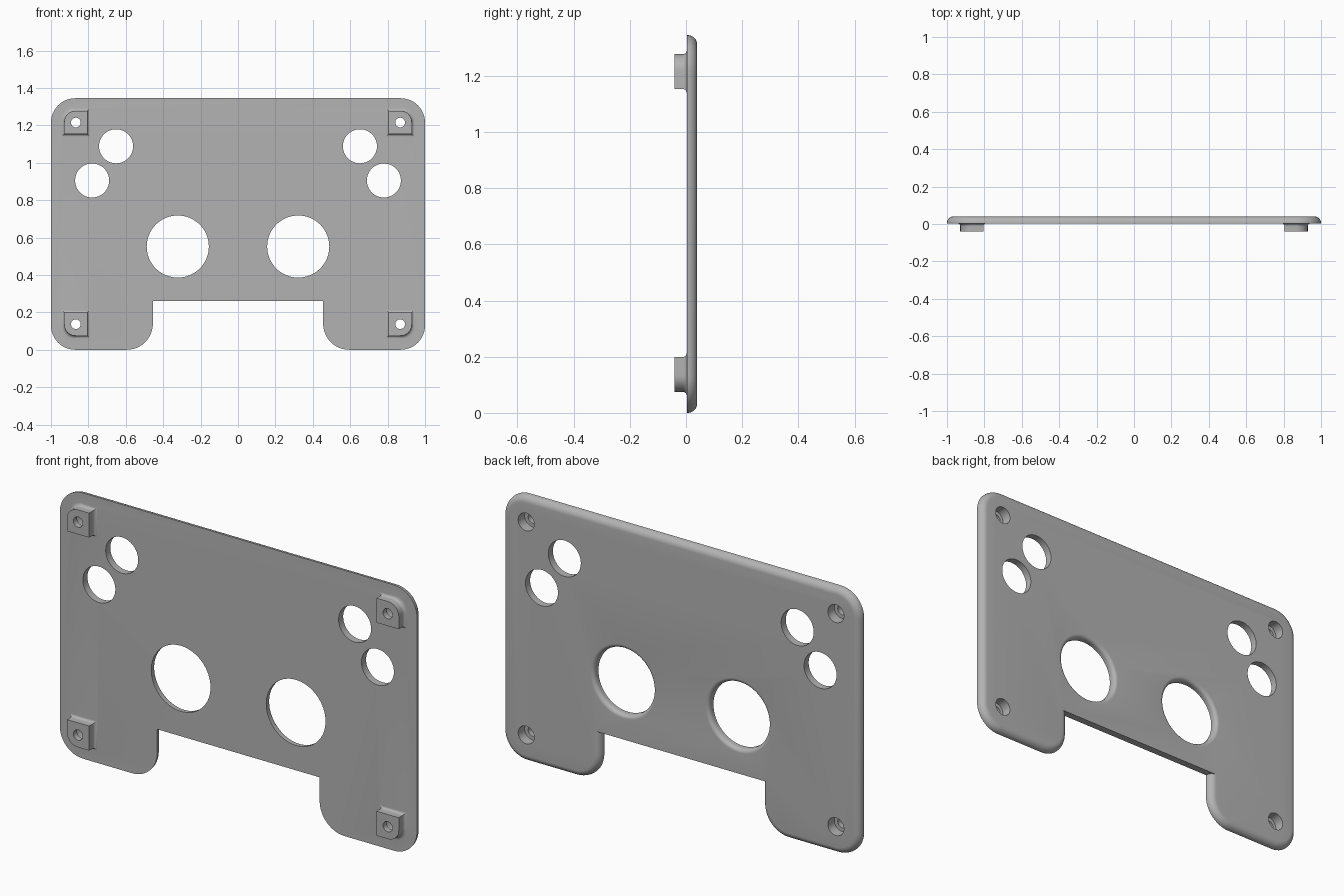
import bpy, bmesh
from math import sin, cos, pi, radians

default = bpy.data.objects.get("Cube")
if default:
    bpy.data.objects.remove(default, do_unlink=True)

grey = bpy.data.materials.new("plain grey")
grey.use_nodes = True
grey.diffuse_color = (0.45, 0.45, 0.45, 1)
grey.node_tree.nodes["Principled BSDF"].inputs["Base Color"].default_value = grey.diffuse_color

FRONT, BACK, TIP = 0.003, 0.04, -0.041   # plate faces and spacer tips along y
HEIGHT, ROUND = 1.345, 0.034


def arc(x, z, r, start, steps=12):
    """Quarter arc running anticlockwise from the start angle."""
    return [(x + r * cos(radians(start) + pi / 2 * i / steps),
             z + r * sin(radians(start) + pi / 2 * i / steps)) for i in range(steps + 1)]


def circle(x, z, r, n=64):
    return [(x + r * cos(2 * pi * i / n), z + r * sin(2 * pi * i / n)) for i in range(n)]


def loft(name, layers):
    """Solid through a stack of (y, outline) layers."""
    bm = bmesh.new()
    rings = [[bm.verts.new((x, y, z)) for x, z in pts] for y, pts in layers]
    for a, b in zip(rings, rings[1:]):
        for i in range(len(a)):
            j = (i + 1) % len(a)
            bm.faces.new((a[i], a[j], b[j], b[i]))
    bm.faces.new(rings[0])
    bm.faces.new(rings[-1])
    bmesh.ops.recalc_face_normals(bm, faces=bm.faces)
    mesh = bpy.data.meshes.new(name)
    bm.to_mesh(mesh)
    bm.free()
    mesh.materials.append(grey)
    obj = bpy.data.objects.new(name, mesh)
    bpy.context.collection.objects.link(obj)
    return obj


def combine(target, tool, operation):
    mod = target.modifiers.new(operation.lower(), "BOOLEAN")
    mod.operation, mod.object, mod.solver = operation, tool, "EXACT"
    bpy.context.view_layer.objects.active = target
    bpy.ops.object.modifier_apply(modifier=mod.name)
    bpy.data.objects.remove(tool, do_unlink=True)


def plate_outline(d):
    """Notched plate outline inset by d; the notch ceiling stays in place."""
    r, outer, notch = 0.13, 0.87, 0.455
    foot = notch + 0.14
    right = [(notch + d, 0.26)]
    right += arc(foot, 0.14, 0.14 - d, 180)
    right += arc(outer, r, r - d, 270)
    right += arc(outer, HEIGHT - r, r - d, 0)
    return right + [(-x, z) for x, z in reversed(right)]


def spacer_outline(sx, sz, cx, cz, grow):
    """Square pad with only its outward corner rounded."""
    h, r = 0.062 + grow, 0.06
    pts = [(-h, -h), (h, -h)] + arc(h - r, h - r, r, 0) + [(-h, h)]
    return [(cx + sx * x, cz + sz * z) for x, z in pts]


# Plate with a full round along the back rim
steps = [pi / 2 * i / 8 for i in range(9)]
plate = loft("mounting_plate", [(FRONT, plate_outline(0))] + [
    (BACK - ROUND + ROUND * sin(t), plate_outline(ROUND * (1 - cos(t)))) for t in steps])

# Corner spacers with flared feet, and their counterbored screw holes
FLARE = 0.015
for sx in (-1, 1):
    for sz, cz in ((-1, 0.137), (1, 1.215)):
        cx = sx * 0.867
        flare = [(FRONT - FLARE * (1 - sin(t)),
                  spacer_outline(sx, sz, cx, cz, FLARE * (1 - cos(t)))) for t in steps]
        tip = [(TIP, spacer_outline(sx, sz, cx, cz, 0))]
        root = [(FRONT + 0.01, flare[-1][1])]
        combine(plate, loft("spacer", tip + flare + root), "UNION")
for sx in (-1, 1):
    for cz in (0.137, 1.215):
        cx = sx * 0.867
        bore = [(-0.1, 0.026), (-0.012, 0.026), (-0.012, 0.045), (0.1, 0.045)]
        combine(plate, loft("screw_hole", [(y, circle(cx, cz, r, 32)) for y, r in bore]), "DIFFERENCE")

    # Pair of plain round holes
    for x, z in ((0.652, 1.088), (0.78, 0.905)):
        combine(plate, loft("small_hole", [(y, circle(sx * x, z, 0.091)) for y in (-0.1, 0.1)]), "DIFFERENCE")

    # Large hole, rounded toward the back
    R = 0.02
    rim = [(-0.1, 0.166)] + [(BACK - R + R * sin(t), 0.166 + R * (1 - cos(t))) for t in steps]
    rim.append((0.1, rim[-1][1]))
    combine(plate, loft("large_hole", [(y, circle(sx * 0.322, 0.552, r)) for y, r in rim]), "DIFFERENCE")

bpy.ops.object.select_all(action="DESELECT")
plate.select_set(True)
bpy.context.view_layer.objects.active = plate
bpy.ops.object.shade_smooth_by_angle(angle=radians(30))
